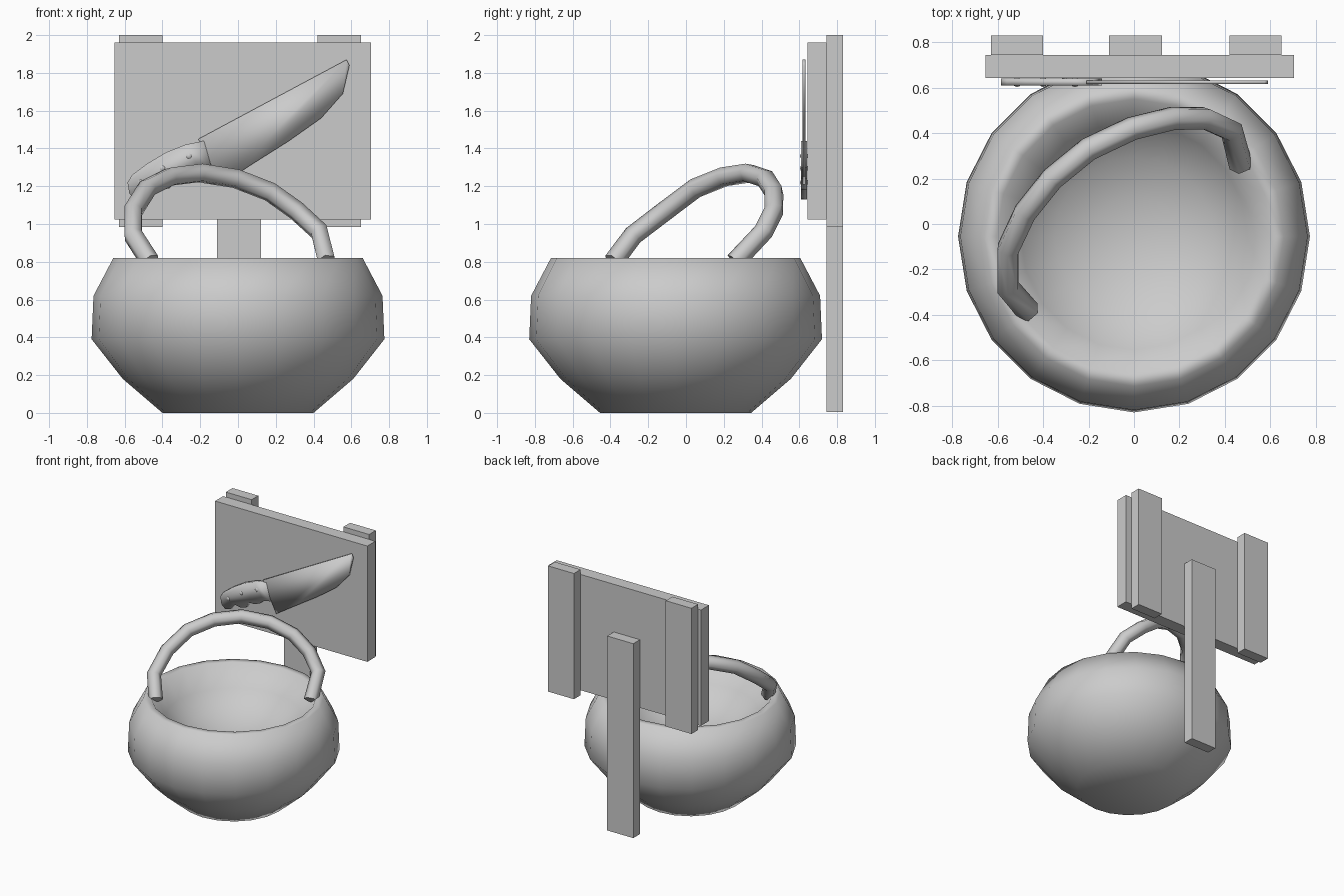
import bpy, bmesh, math
from mathutils import Vector

if "Cube" in bpy.data.objects:
    bpy.data.objects.remove(bpy.data.objects["Cube"])

grey = bpy.data.materials.new("plain_grey")
grey.use_nodes = True
grey.diffuse_color = (0.6, 0.6, 0.6, 1)
grey.node_tree.nodes["Principled BSDF"].inputs["Base Color"].default_value = (0.6, 0.6, 0.6, 1)


def finish(name, bm, smooth=False):
    bmesh.ops.recalc_face_normals(bm, faces=bm.faces)
    mesh = bpy.data.meshes.new(name)
    bm.to_mesh(mesh)
    bm.free()
    mesh.materials.append(grey)
    for p in mesh.polygons:
        p.use_smooth = smooth
    ob = bpy.data.objects.new(name, mesh)
    bpy.context.collection.objects.link(ob)
    return ob


def box(name, lo, hi):
    lo, hi = Vector(lo), Vector(hi)
    bm = bmesh.new()
    bmesh.ops.create_cube(bm, size=1)
    for v in bm.verts:
        v.co = (lo + hi) / 2 + v.co * (hi - lo)
    return finish(name, bm)


def plate(name, outline, y0, y1):
    """Upright plate from an x-z outline, softly shaded."""
    bm = bmesh.new()
    face = bm.faces.new([bm.verts.new((x, y0, z)) for x, z in outline])
    ext = bmesh.ops.extrude_face_region(bm, geom=[face])
    for v in ext["geom"]:
        if isinstance(v, bmesh.types.BMVert):
            v.co.y = y1
    return finish(name, bm, True)


# Bowl: outer wall, rim, rounded hollow
profile = [(0, 0), (0.4, 0), (0.61, 0.18), (0.775, 0.39), (0.765, 0.62), (0.66, 0.82),
           (0.605, 0.82), (0.5, 0.66), (0.35, 0.55), (0.18, 0.49), (0, 0.47)]
bm = bmesh.new()
verts = [bm.verts.new((0, -r, z)) for r, z in profile]
edges = [bm.edges.new(pair) for pair in zip(verts, verts[1:])]
bmesh.ops.spin(bm, geom=verts + edges, cent=(0, 0, 0), axis=(0, 0, 1),
               angle=math.tau, steps=20, use_merge=True)
bmesh.ops.remove_doubles(bm, verts=bm.verts, dist=0.001)
bowl = finish("bowl", bm, True)
bowl.location.y = -0.055

# Bowl handle: tube along a tilted arch
path = [(-0.465, -0.385, 0.8), (-0.555, -0.28, 0.94), (-0.555, -0.11, 1.07), (-0.48, 0.05, 1.19),
        (-0.36, 0.2, 1.25), (-0.2, 0.33, 1.27), (-0.01, 0.42, 1.24), (0.17, 0.465, 1.17),
        (0.31, 0.465, 1.07), (0.43, 0.41, 0.96), (0.47, 0.26, 0.8)]
curve = bpy.data.curves.new("bowl_handle", "CURVE")
curve.dimensions = "3D"
curve.bevel_depth = 0.053
curve.bevel_resolution = 1
curve.use_fill_caps = True
spline = curve.splines.new("POLY")
spline.points.add(len(path) - 1)
for point, co in zip(spline.points, path):
    point.co = (*co, 1)
temp = bpy.data.objects.new("handle_path", curve)
bpy.context.collection.objects.link(temp)
mesh = bpy.data.meshes.new_from_object(temp.evaluated_get(bpy.context.evaluated_depsgraph_get()))
bpy.data.objects.remove(temp)
bm = bmesh.new()
bm.from_mesh(mesh)
handle = finish("bowl_handle", bm, True)
bpy.context.view_layer.objects.active = handle
handle.select_set(True)
bpy.ops.object.shade_smooth_by_angle(angle=math.radians(65))

# Sign: board, two battens and a post
box("sign_board", (-0.655, 0.643, 1.025), (0.705, 0.745, 1.96))
for name, x in (("right_batten", -0.63), ("left_batten", 0.42)):
    box(name, (x, 0.745, 0.985), (x + 0.23, 0.83, 2.0))
box("sign_post", (-0.11, 0.745, 0.005), (0.123, 0.83, 1.575))

# Knife: blade, scalloped grip and rivets
plate("knife_blade", [(-0.21, 1.45), (0.575, 1.87), (0.59, 1.84), (0.555, 1.69), (0.44, 1.56),
                      (0.27, 1.44), (0.08, 1.32), (-0.09, 1.21)], 0.617, 0.633)
plate("knife_grip", [(-0.18, 1.44), (-0.28, 1.42), (-0.38, 1.38), (-0.48, 1.32), (-0.56, 1.26),
                     (-0.585, 1.22), (-0.575, 1.16), (-0.54, 1.13), (-0.5, 1.14), (-0.46, 1.19),
                     (-0.41, 1.18), (-0.36, 1.19), (-0.33, 1.24), (-0.28, 1.24), (-0.23, 1.26),
                     (-0.2, 1.29), (-0.14, 1.3)], 0.61, 0.64)
for i, (x, z) in enumerate([(-0.515, 1.22), (-0.4, 1.295), (-0.26, 1.36)]):
    bm = bmesh.new()
    bmesh.ops.create_uvsphere(bm, u_segments=12, v_segments=8, radius=0.021)
    rivet = finish(f"rivet_{i + 1}", bm, True)
    rivet.location = (x, 0.625, z)
